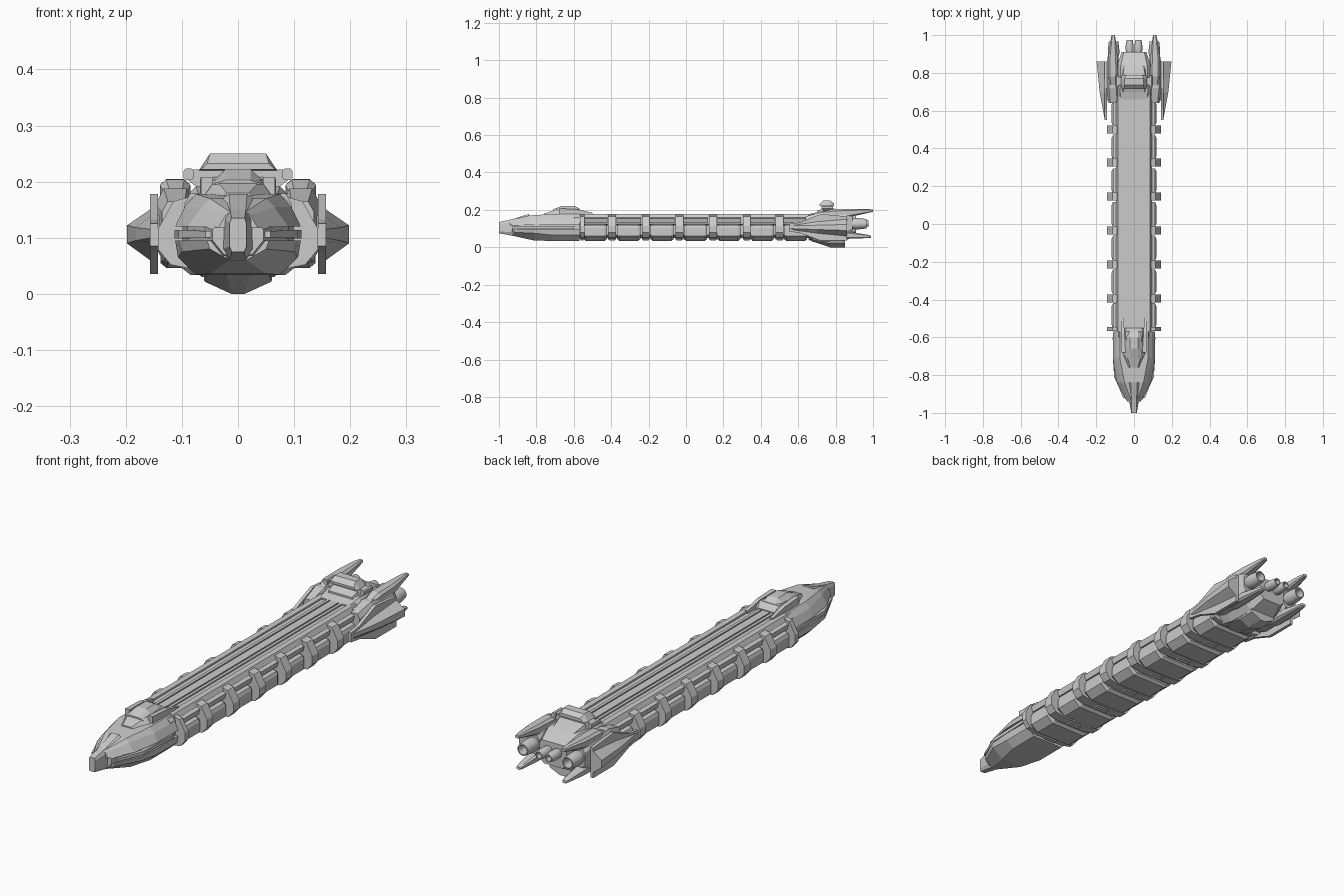
import bpy, bmesh, math


def mesh_object(name, verts, faces):
    me = bpy.data.meshes.new(name)
    bm = bmesh.new()
    vs = [bm.verts.new(v) for v in verts]
    for f in faces:
        bm.faces.new([vs[i] for i in f])
    bmesh.ops.remove_doubles(bm, verts=bm.verts, dist=1e-5)
    bmesh.ops.recalc_face_normals(bm, faces=bm.faces)
    bm.to_mesh(me)
    bm.free()
    ob = bpy.data.objects.new(name, me)
    bpy.context.collection.objects.link(ob)
    return ob


def loft(name, sections, side=0):
    """sections: (y, [(x, z)...]); side 0 closes the half profile across x=0,
    side 1 or -1 builds a closed profile on that side."""
    rings = []
    for y, pts in sections:
        if side == 0:
            pts = pts + [(-x, z) for x, z in reversed(pts)]
        else:
            pts = [(side * x, z) for x, z in pts]
        rings.append([(x, y, z) for x, z in pts])
    n = len(rings[0])
    faces = [list(range(n)), list(range((len(rings) - 1) * n, len(rings) * n))]
    for r in range(len(rings) - 1):
        for i in range(n):
            j = (i + 1) % n
            faces.append([r * n + i, r * n + j, r * n + n + j, r * n + n + i])
    return mesh_object(name, [v for r in rings for v in r], faces)


def pair(name, sections):
    for s, tag in ((1, "right"), (-1, "left")):
        loft(name + "_" + tag, sections, s)


def rect(x0, x1, z0, z1):
    return [(x0, z0), (x1, z0), (x1, z1), (x0, z1)]


def octo(cx, cz, w, h, c=0.4):
    a, b = w * (1 - c), h * (1 - c)
    return [(cx - a, cz + h), (cx + a, cz + h), (cx + w, cz + b), (cx + w, cz - b),
            (cx + a, cz - h), (cx - a, cz - h), (cx - w, cz - b), (cx - w, cz + b)]


def prism(name, pts, y0, y1):
    return loft(name, [(y0, pts), (y1, pts)])


def nozzle(name, x, z, profile, n=16):
    verts, faces = [], []
    for y, r in profile:
        for i in range(n):
            a = 2 * math.pi * i / n
            verts.append((x + r * math.cos(a), y, z + r * math.sin(a)))
    for k in range(len(profile) - 1):
        for i in range(n):
            j = (i + 1) % n
            faces.append([k * n + i, k * n + j, k * n + n + j, k * n + n + i])
    faces += [list(range(n)), list(range((len(profile) - 1) * n, len(profile) * n))]
    ob = mesh_object(name, verts, faces)
    bpy.context.view_layer.objects.active = ob
    ob.select_set(True)
    bpy.ops.object.shade_smooth_by_angle(angle=math.radians(35))
    ob.select_set(False)


# Long central hull with raised spine rails
prism("spine_hull", [(0.082, 0.172), (0.096, 0.158), (0.096, 0.125), (0.085, 0.12),
                     (0.085, 0.065), (0.06, 0.05)], -0.6, 0.72)
prism("spine_center_rail", [(0.018, 0.178), (0.018, 0.165)], -0.57, 0.68)
pair("spine_inner_rail", [(y, rect(0.024, 0.037, 0.165, 0.178)) for y in (-0.57, 0.68)])
pair("spine_edge_rail", [(y, [(0.06, 0.165), (0.06, 0.179), (0.085, 0.179), (0.096, 0.16)])
                         for y in (-0.57, 0.69)])

# Ribs wrapping the hull, with cargo modules between them
rib_y = [-0.555, -0.395, -0.215, -0.035, 0.145, 0.325, 0.5, 0.665]
for i, y in enumerate(rib_y):
    t = 0.011 if i in (0, 7) else 0.021
    prism(f"rib_{i}", [(0.09, 0.172), (0.115, 0.165), (0.143, 0.115), (0.143, 0.08),
                       (0.12, 0.052), (0.07, 0.042)], y - t, y + t)
    prism(f"rib_foot_{i}", [(0.03, 0.06), (0.03, 0.036)], y - t * 0.7, y + t * 0.7)
for i in range(7):
    c = -0.485 + 0.1785 * i
    outer = [(0.085, 0.125), (0.112, 0.118), (0.118, 0.105), (0.118, 0.06),
             (0.085, 0.034)]
    inner = [(0.085, 0.12), (0.108, 0.114), (0.113, 0.103), (0.113, 0.064),
             (0.08, 0.044)]
    loft(f"cargo_module_{i}", [(c - 0.062, inner), (c - 0.05, outer),
                               (c + 0.05, outer), (c + 0.062, inner)])
    # Overhanging panel above each module
    pair(f"upper_panel_{i}", [(y, [(0.09, 0.16), (0.112, 0.155), (0.105, 0.13), (0.09, 0.13)])
                              for y in (c - 0.066, c + 0.066)])

# Nose: upper and lower armour around a recessed core
loft("nose_core", [(-0.93, [(0.025, 0.135), (0.045, 0.115), (0.045, 0.095), (0.025, 0.07)]),
                   (-0.8, [(0.06, 0.155), (0.09, 0.125), (0.09, 0.09), (0.06, 0.05)]),
                   (-0.57, [(0.07, 0.165), (0.1, 0.125), (0.1, 0.09), (0.07, 0.045)])])
loft("nose_upper_armour", [(-0.94, [(0.014, 0.146), (0.022, 0.14), (0.035, 0.118)]),
                           (-0.84, [(0.05, 0.17), (0.065, 0.155), (0.09, 0.12)]),
                           (-0.71, [(0.075, 0.178), (0.095, 0.155), (0.112, 0.12)]),
                           (-0.57, [(0.075, 0.178), (0.095, 0.155), (0.112, 0.12)])])
loft("nose_lower_armour", [(-0.92, [(0.055, 0.095), (0.05, 0.08), (0.015, 0.06)]),
                           (-0.81, [(0.105, 0.095), (0.1, 0.075), (0.05, 0.036)]),
                           (-0.71, [(0.112, 0.095), (0.107, 0.065), (0.075, 0.034)]),
                           (-0.57, [(0.112, 0.095), (0.107, 0.065), (0.075, 0.034)])])
pair("nose_side_prong", [(-0.92, rect(0.03, 0.058, 0.1, 0.112)),
                         (-0.8, rect(0.06, 0.106, 0.099, 0.114)),
                         (-0.6, rect(0.06, 0.113, 0.099, 0.114))])
loft("nose_beak", [(-1.0, [(0.012, 0.135), (0.015, 0.125), (0.015, 0.085), (0.011, 0.075)]),
                   (-0.93, [(0.014, 0.15), (0.024, 0.135), (0.026, 0.08), (0.014, 0.062)]),
                   (-0.84, [(0.016, 0.178), (0.055, 0.15), (0.055, 0.07), (0.016, 0.052)])])

# Forward deckhouse
loft("forward_deckhouse", [(-0.76, [(0.02, 0.18), (0.03, 0.172)]),
                           (-0.69, [(0.04, 0.203), (0.062, 0.172)]),
                           (-0.57, [(0.045, 0.205), (0.066, 0.172)]),
                           (-0.55, [(0.04, 0.182), (0.06, 0.172)])])
loft("forward_lookout", [(-0.71, [(0.022, 0.203), (0.045, 0.195)]),
                         (-0.66, [(0.022, 0.222), (0.047, 0.2)]),
                         (-0.6, [(0.022, 0.222), (0.045, 0.2)]),
                         (-0.57, [(0.02, 0.207), (0.04, 0.2)])])
pair("deckhouse_arm", [(-0.68, rect(0.045, 0.066, 0.172, 0.208)),
                       (-0.58, rect(0.05, 0.068, 0.172, 0.203)),
                       (-0.5, rect(0.054, 0.066, 0.172, 0.184))])

# Stern hull and ventral keel
loft("stern_hull", [(0.66, [(0.07, 0.178), (0.095, 0.155), (0.1, 0.07), (0.07, 0.04)]),
                    (0.72, [(0.075, 0.192), (0.1, 0.165), (0.1, 0.07), (0.065, 0.03)]),
                    (0.84, [(0.07, 0.192), (0.09, 0.165), (0.09, 0.07), (0.06, 0.03)]),
                    (0.91, [(0.055, 0.165), (0.065, 0.15), (0.065, 0.085), (0.045, 0.065)])])
loft("ventral_keel", [(0.67, [(0.055, 0.045), (0.055, 0.035), (0.02, 0.033)]),
                      (0.77, [(0.062, 0.045), (0.06, 0.022), (0.012, 0.0)]),
                      (0.85, [(0.062, 0.045), (0.06, 0.022), (0.012, 0.0)])])

# Command bridge
loft("bridge_base", [(0.7, [(0.055, 0.195), (0.065, 0.178)]),
                     (0.74, [(0.06, 0.21), (0.068, 0.178)]),
                     (0.78, [(0.06, 0.21), (0.068, 0.178)]),
                     (0.84, [(0.05, 0.192), (0.06, 0.178)])])
prism("bridge_wing", [(0.085, 0.222), (0.094, 0.218), (0.094, 0.206), (0.07, 0.188)], 0.735, 0.775)
loft("bridge_top", [(0.715, [(0.055, 0.232), (0.066, 0.222)]),
                    (0.735, [(0.05, 0.25), (0.07, 0.22)]),
                    (0.77, [(0.05, 0.25), (0.07, 0.22)]),
                    (0.79, [(0.045, 0.236), (0.062, 0.222)])])
pair("bridge_pod", [(y, octo(0.088, 0.213, 0.009, 0.01)) for y in (0.725, 0.785)])

# Engine pods with forked upper and lower spikes
pair("engine_pod", [(0.64, octo(0.11, 0.12, 0.025, 0.045)),
                    (0.72, octo(0.112, 0.122, 0.034, 0.066)),
                    (0.86, octo(0.112, 0.122, 0.032, 0.062)),
                    (0.89, octo(0.11, 0.124, 0.028, 0.04))])
pair("upper_spike", [(0.7, octo(0.11, 0.162, 0.014, 0.012)),
                     (0.78, octo(0.112, 0.178, 0.027, 0.026)),
                     (0.88, octo(0.112, 0.184, 0.025, 0.021)),
                     (0.97, octo(0.11, 0.194, 0.014, 0.011)),
                     (1.0, octo(0.11, 0.196, 0.009, 0.006))])
pair("lower_spike", [(0.7, octo(0.11, 0.078, 0.02, 0.014)),
                     (0.8, octo(0.112, 0.068, 0.026, 0.022)),
                     (0.88, octo(0.112, 0.064, 0.024, 0.018)),
                     (0.97, octo(0.11, 0.058, 0.014, 0.009)),
                     (0.99, octo(0.11, 0.056, 0.009, 0.006))])

# Side wings: flat plate with an outward ridge
pair("wing_plate", [(0.55, rect(0.143, 0.157, 0.085, 0.125)),
                    (0.7, rect(0.143, 0.157, 0.062, 0.145)),
                    (0.86, rect(0.143, 0.157, 0.075, 0.155))])
pair("wing_ridge", [(0.55, [(0.15, 0.09), (0.155, 0.1), (0.155, 0.115), (0.15, 0.122)]),
                    (0.7, [(0.15, 0.07), (0.182, 0.095), (0.182, 0.118), (0.15, 0.142)]),
                    (0.86, [(0.15, 0.055), (0.198, 0.09), (0.198, 0.122), (0.15, 0.155)])])
pair("wing_fin", [(0.6, rect(0.143, 0.157, 0.08, 0.13)),
                  (0.72, rect(0.143, 0.157, 0.035, 0.178)),
                  (0.86, rect(0.143, 0.157, 0.035, 0.165))])
pair("wing_strut", [(y, rect(0.09, 0.15, 0.085, 0.14)) for y in (0.68, 0.82)])

# Engine nozzles, hollow at the rear
for s, tag in ((1, "right"), (-1, "left")):
    nozzle("main_nozzle_" + tag, s * 0.108, 0.126,
           [(0.86, 0.02), (0.9, 0.03), (0.925, 0.03), (0.965, 0.025), (0.965, 0.02), (0.91, 0.016)])
    nozzle("inner_nozzle_" + tag, s * 0.023, 0.128,
           [(0.88, 0.013), (0.92, 0.021), (0.945, 0.021), (0.975, 0.016), (0.975, 0.012), (0.93, 0.01)])
